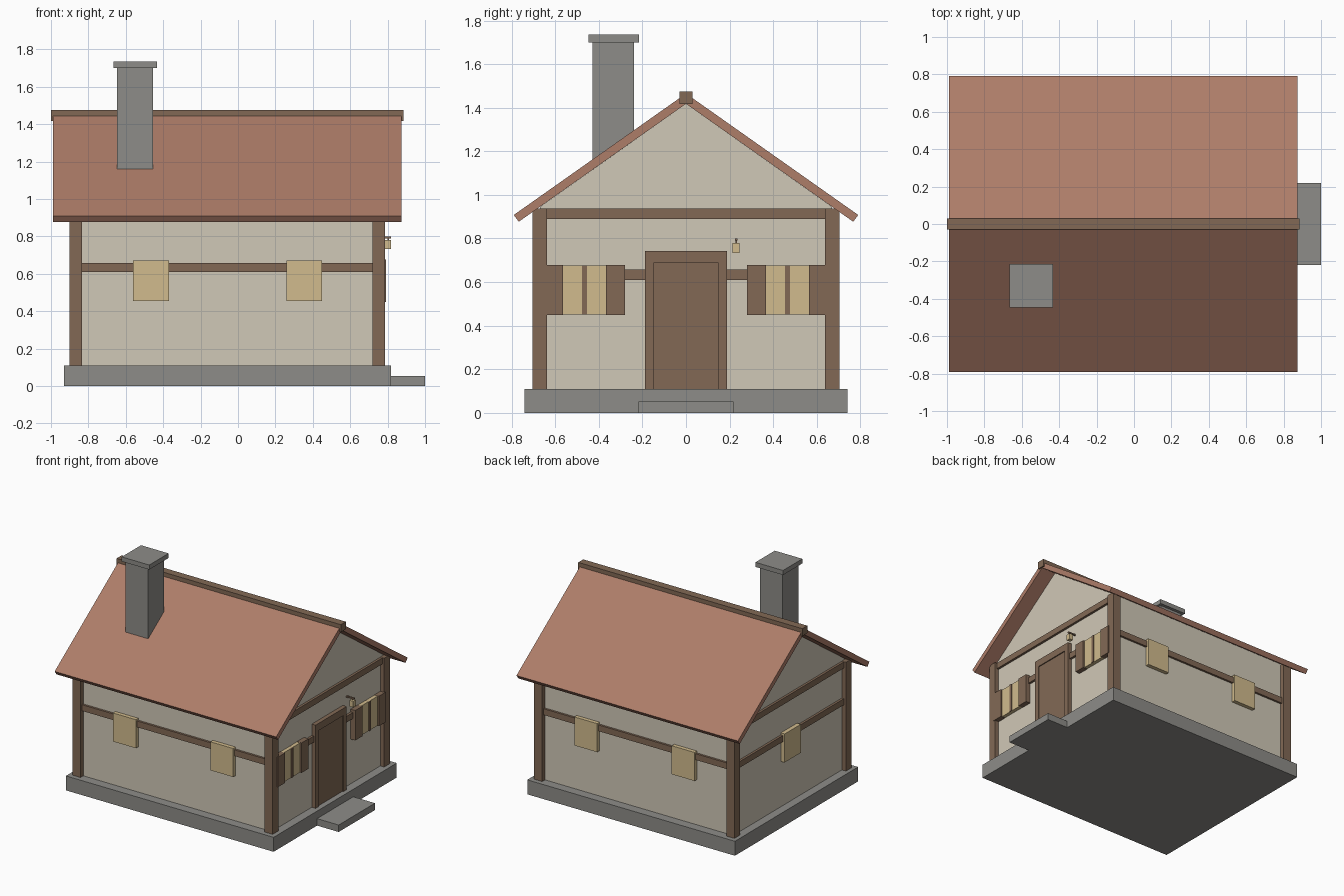
import bpy, bmesh

if "Cube" in bpy.data.objects:
    bpy.data.objects.remove(bpy.data.objects["Cube"])


def material(name, r, g, b):
    def linear(v):
        v /= 255
        return v / 12.92 if v < 0.04045 else ((v + 0.055) / 1.055) ** 2.4
    m = bpy.data.materials.new(name)
    m.diffuse_color = (linear(r), linear(g), linear(b), 1)
    m.use_nodes = True
    m.node_tree.nodes["Principled BSDF"].inputs["Base Color"].default_value = m.diffuse_color
    return m


PLASTER = material("cream_plaster", 208, 200, 183)
WOOD = material("brown_timber", 130, 105, 85)
STONE = material("grey_stone", 141, 140, 136)
TILE = material("red_tile", 174, 125, 105)
GLASS = material("warm_glass", 209, 187, 141)


def finish(name, bm, mat):
    bmesh.ops.recalc_face_normals(bm, faces=bm.faces[:])
    mesh = bpy.data.meshes.new(name)
    bm.to_mesh(mesh)
    bm.free()
    mesh.materials.append(mat)
    ob = bpy.data.objects.new(name, mesh)
    bpy.context.collection.objects.link(ob)
    return ob


def prism(name, profile, x0, x1, mat):
    """Extrude a (y, z) outline along x."""
    bm = bmesh.new()
    face = bm.faces.new([bm.verts.new((x0, y, z)) for y, z in profile])
    ext = bmesh.ops.extrude_face_region(bm, geom=[face])["geom"]
    verts = [v for v in ext if isinstance(v, bmesh.types.BMVert)]
    bmesh.ops.translate(bm, verts=verts, vec=(x1 - x0, 0, 0))
    return finish(name, bm, mat)


def box(name, x, y, z, mat):
    """Box from (min, max) pairs."""
    return prism(name, [(y[0], z[0]), (y[1], z[0]), (y[1], z[1]), (y[0], z[1])], x[0], x[1], mat)


CX = -0.056                       # middle of the house body
WX0, WX1, WY = -0.866, 0.752, 0.67  # wall faces

# Stone base and doorstep
box("foundation", (-0.93, 0.818), (-0.74, 0.74), (0, 0.11), STONE)
box("doorstep", (0.818, 1.0), (-0.218, 0.218), (0, 0.053), STONE)

# Plaster walls with gables, and the roof
prism("walls", [(-WY, 0.11), (WY, 0.11), (WY, 0.945), (0, 1.418), (-WY, 0.945)], WX0, WX1, PLASTER)
prism("roof", [(-0.79, 0.908), (0, 1.465), (0.79, 0.908),
               (0.767, 0.877), (0, 1.418), (-0.767, 0.877)], -0.99, 0.874, TILE)
box("ridge_beam", (-1.0, 0.886), (-0.03, 0.03), (1.418, 1.475), WOOD)

# Chimney
box("chimney", (-0.647, -0.455), (-0.43, -0.238), (1.1, 1.70), STONE)
box("chimney_cap", (-0.666, -0.434), (-0.447, -0.215), (1.70, 1.735), STONE)

# Corner posts, side beams and side windows
for s, side in ((-1, "front"), (1, "back")):
    def span(a, b):
        return tuple(sorted((s * a, s * b)))
    box(side + "_left_post", (-0.90, -0.833), span(0.637, 0.704), (0.11, 0.938), WOOD)
    box(side + "_right_post", (0.718, 0.785), span(0.637, 0.704), (0.11, 0.938), WOOD)
    box(side + "_middle_beam", (-0.84, 0.73), span(0.66, 0.686), (0.61, 0.657), WOOD)
    for n, dx in (("left", -0.41), ("right", 0.41)):
        box(f"{side}_{n}_window", (CX + dx - 0.096, CX + dx + 0.096), span(0.66, 0.70), (0.455, 0.672), GLASS)

# Beams across both gable ends
for end, xs in (("entrance", (0.74, 0.770)), ("rear", (-0.884, -0.856))):
    box(end + "_upper_beam", xs, (-0.64, 0.64), (0.89, 0.937), WOOD)
    box(end + "_middle_beam", xs, (-0.64, 0.64), (0.61, 0.657), WOOD)
box("rear_window", (-0.898, -0.856), (-0.097, 0.097), (0.455, 0.672), GLASS)

# Entrance windows with mullion and shutters
for n, c in (("left", -0.465), ("right", 0.465)):
    box(n + "_entrance_window", (0.74, 0.780), (c - 0.099, c + 0.099), (0.452, 0.676), GLASS)
    box(n + "_mullion", (0.74, 0.786), (c - 0.011, c + 0.011), (0.452, 0.676), WOOD)
    for m, t in (("near", -1), ("far", 1)):
        yc = c + t * 0.142
        box(f"{n}_{m}_shutter", (0.74, 0.791), (yc - 0.043, yc + 0.043), (0.45, 0.678), WOOD)

# Door with its surround
prism("door_frame", [(-0.187, 0.11), (-0.187, 0.743), (0.187, 0.743), (0.187, 0.11),
                     (0.149, 0.11), (0.149, 0.688), (-0.149, 0.688), (-0.149, 0.11)], 0.74, 0.784, WOOD)
box("door", (0.74, 0.776), (-0.149, 0.149), (0.11, 0.688), WOOD)

# Hanging lantern on a bracket
box("lantern_bracket", (0.745, 0.818), (0.224, 0.236), (0.79, 0.80), WOOD)
box("lantern_hook", (0.800, 0.806), (0.227, 0.233), (0.778, 0.792), WOOD)
box("lantern", (0.787, 0.819), (0.214, 0.246), (0.734, 0.78), GLASS)
